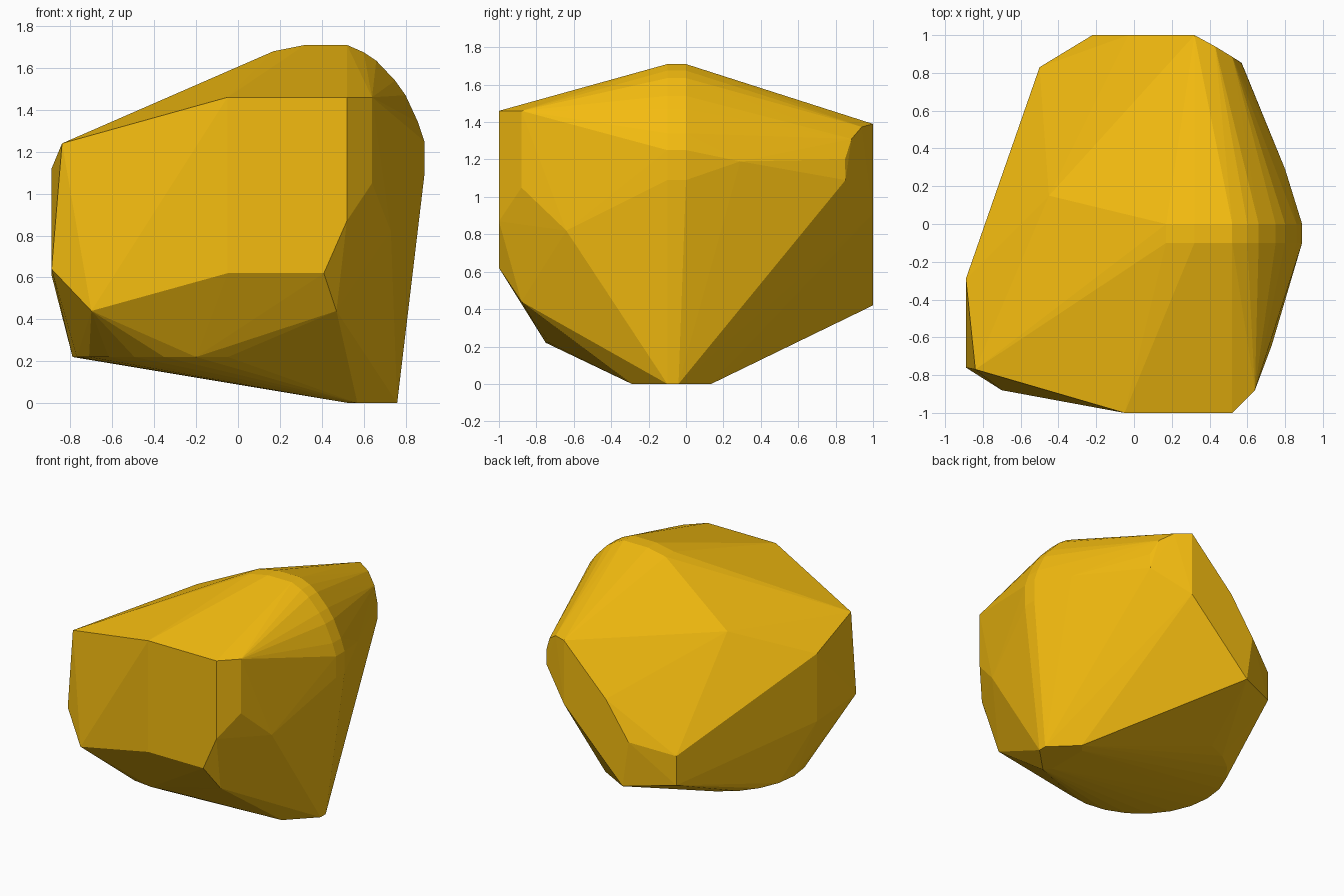
import bpy, bmesh
from math import cos, sin, pi

# Front flat (y = -1) and its right-hand chamfer
pts = [(-.05, -1, 1.46), (.52, -1, 1.46), (.52, -1, .87), (.41, -1, .62), (-.05, -1, .62),
       (.64, -.88, 1.46), (.64, -.88, 1.05), (.47, -.88, .44), (-.70, -.88, .44), (.73, -.64, .82)]

# Left side flat and corner, top-left facet corner
pts += [(-.84, -.77, 1.24), (-.89, -.76, .64), (-.89, -.29, 1.12), (-.89, -.29, .61),
        (-.45, .15, 1.34)]

# Back flat (y = 1), left chamfer and rounded right corner
pts += [(.32, 1, 1.39), (.32, 1, .91), (-.03, 1, 1.04), (-.22, 1, .765), (-.17, 1, .42),
        (-.50, .83, .67), (-.50, .83, .45),
        (.43, .94, 1.374), (.52, .885, 1.31), (.57, .85, 1.20), (.57, .853, 1.09),
        (.80, .29, 1.19), (.76, .25, 1.32)]

# Rounded crest running over the top and down the right side, two rows
crest = [(.17, 1.68), (.32, 1.71), (.52, 1.71), (.60, 1.675), (.66, 1.635), (.75, 1.54),
         (.80, 1.47), (.86, 1.34), (.89, 1.25), (.89, 1.09)]
pts += [(x, y, z) for x, z in crest for y in (-.10, 0)]

# Foot on the ground
pts += [(.57, -.29, 0), (.76, -.10, 0), (.76, -.04, 0), (.58, .135, 0), (.53, -.24, 0), (.53, .08, 0)]

# Round rim of the raised underside
N = 24
pts += [(-.20 + .59 * cos(2 * pi * i / N), -.16 + .59 * sin(2 * pi * i / N), .22) for i in range(N)]

# Wrap everything in one faceted convex shell
bm = bmesh.new()
for p in pts:
    bm.verts.new(p)
res = bmesh.ops.convex_hull(bm, input=bm.verts[:])
loose = [v for v in bm.verts if not v.link_faces]
bmesh.ops.delete(bm, geom=loose, context='VERTS')
bmesh.ops.recalc_face_normals(bm, faces=bm.faces[:])

mesh = bpy.data.meshes.new("faceted_stone")
bm.to_mesh(mesh)
bm.free()
stone = bpy.data.objects.new("faceted_stone", mesh)
bpy.context.collection.objects.link(stone)

# Golden colour
gold = bpy.data.materials.new("gold")
gold.diffuse_color = (.90, .50, .005, 1)
mesh.materials.append(gold)
